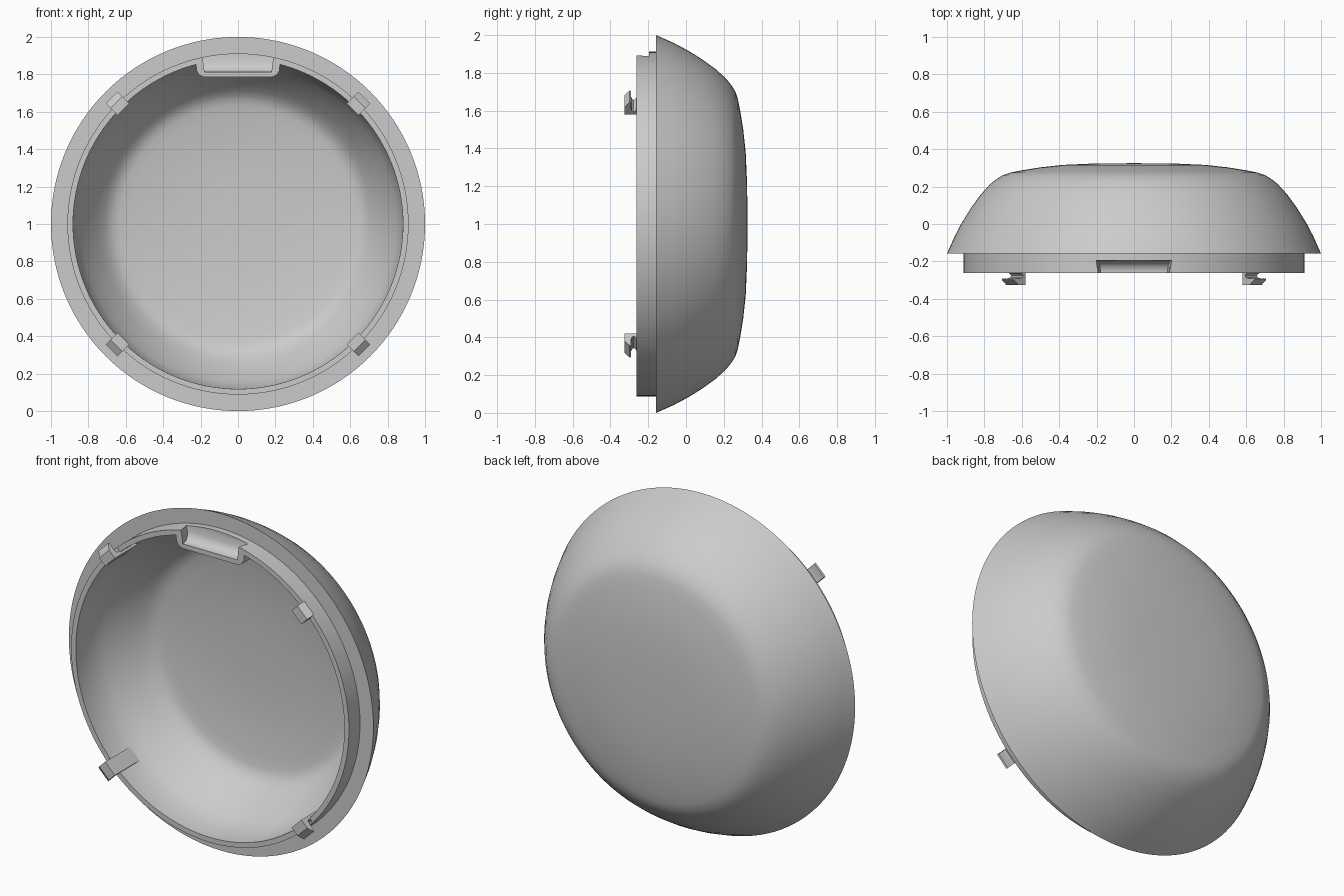
import bpy, bmesh, math
from mathutils import Matrix, Vector

cube = bpy.data.objects.get("Cube")
if cube:
    bpy.data.objects.remove(cube, do_unlink=True)

grey = bpy.data.materials.new("light_grey")
grey.use_nodes = True
colour = (0.6, 0.6, 0.6, 1)
grey.diffuse_color = colour
grey.node_tree.nodes["Principled BSDF"].inputs["Base Color"].default_value = colour

CENTRE = Vector((0, 0, 1))


def finish(name, bm):
    bmesh.ops.remove_doubles(bm, verts=bm.verts, dist=1e-5)
    bmesh.ops.recalc_face_normals(bm, faces=bm.faces)
    mesh = bpy.data.meshes.new(name)
    bm.to_mesh(mesh)
    bm.free()
    mesh.materials.append(grey)
    ob = bpy.data.objects.new(name, mesh)
    bpy.context.collection.objects.link(ob)
    return ob


def lathe(name, profile, steps=128):
    """Spin (radius, y) points about the y axis through CENTRE."""
    bm = bmesh.new()
    verts = [bm.verts.new((r, y, 1)) for r, y in profile]
    edges = [bm.edges.new(pair) for pair in zip(verts, verts[1:])]
    bmesh.ops.spin(bm, geom=verts + edges, cent=CENTRE, axis=(0, 1, 0),
                   angle=math.tau, steps=steps, use_merge=True)
    return finish(name, bm)


def prism(name, points, direction):
    """Extrude a closed outline along a direction."""
    bm = bmesh.new()
    face = bm.faces.new([bm.verts.new(p) for p in points])
    out = bmesh.ops.extrude_face_region(bm, geom=[face], use_keep_orig=True)
    bmesh.ops.translate(bm, vec=direction,
                        verts=[v for v in out["geom"] if isinstance(v, bmesh.types.BMVert)])
    return finish(name, bm)


def boolean(target, tool, operation):
    mod = target.modifiers.new(operation.lower(), "BOOLEAN")
    mod.operation, mod.object, mod.solver = operation, tool, "EXACT"
    bpy.context.view_layer.objects.active = target
    bpy.ops.object.modifier_apply(modifier=mod.name)


def smooth(ob, degrees=30):
    bpy.ops.object.select_all(action="DESELECT")
    ob.select_set(True)
    bpy.context.view_layer.objects.active = ob
    bpy.ops.object.shade_smooth_by_angle(angle=math.radians(degrees))


# Domed shell: outside, flange, raised rim and an even-walled hollow
outside = [(0, .325), (.2, .324), (.38, .316), (.5, .303), (.6, .287), (.66, .275), (.7, .262),
           (.735, .24), (.77, .212), (.82, .157), (.87, .088), (.92, .008), (.96, -.068), (1, -.158)]
rim = [(.912, -.158), (.912, -.262), (.882, -.262)]
inside = [(.88, -.125), (.845, -.045), (.8, .03), (.75, .103), (.715, .145), (.69, .167),
          (.665, .182), (.635, .191), (.58, .2), (.48, .214), (.36, .226), (.2, .234), (0, .235)]
shell = lathe("domed_shell", outside + rim + inside)

# Finger pocket at the top of the rim, with a scoop tapering inward
half = [(.1, 1.9), (.226, 1.865), (.221, 1.82), (.207, 1.796), (.18, 1.785)]
outline = half + [(-x, z) for x, z in reversed(half)]
pocket = prism("finger_pocket", [(x, -.262, z) for x, z in outline], (0, .1, 0))
scoop_side = [(-.4, 1.813), (-.25, 1.813), (-.225, 1.82), (-.207, 1.838),
              (-.198, 1.86), (-.195, 1.89), (-.195, 2.1), (-.4, 2.1)]
scoop = prism("scoop_cutter", [(-.203, y, z) for y, z in scoop_side], (.406, 0, 0))
for v in scoop.data.vertices:
    v.co.x *= 1 - 1.5 * max(0, 1.89 - v.co.z)
scoop.hide_render = True
boolean(shell, pocket, "UNION")
boolean(shell, scoop, "DIFFERENCE")
for helper in (pocket, scoop):
    bpy.data.objects.remove(helper, do_unlink=True)
smooth(shell)

# Four snap clips: a rib inside the rim, a filleted neck and an outward hook
hook = [(.866, -.07), (.866, -.326), (.92, -.326), (.955, -.298), (.95, -.291), (.905, -.29),
        (.89, -.285), (.885, -.277), (.89, -.269), (.908, -.26), (.9, -.07)]
places = {"upper_left": 45, "upper_right": 135, "lower_right": 225, "lower_left": 315}
for place, angle in places.items():
    clip = prism(place + "_clip", [(r, y, -.045) for r, y in hook], (0, 0, .09))
    clip.data.transform(Matrix.Translation(CENTRE) @ Matrix.Rotation(-math.radians(angle), 4, "Y"))
    smooth(clip, 35)
